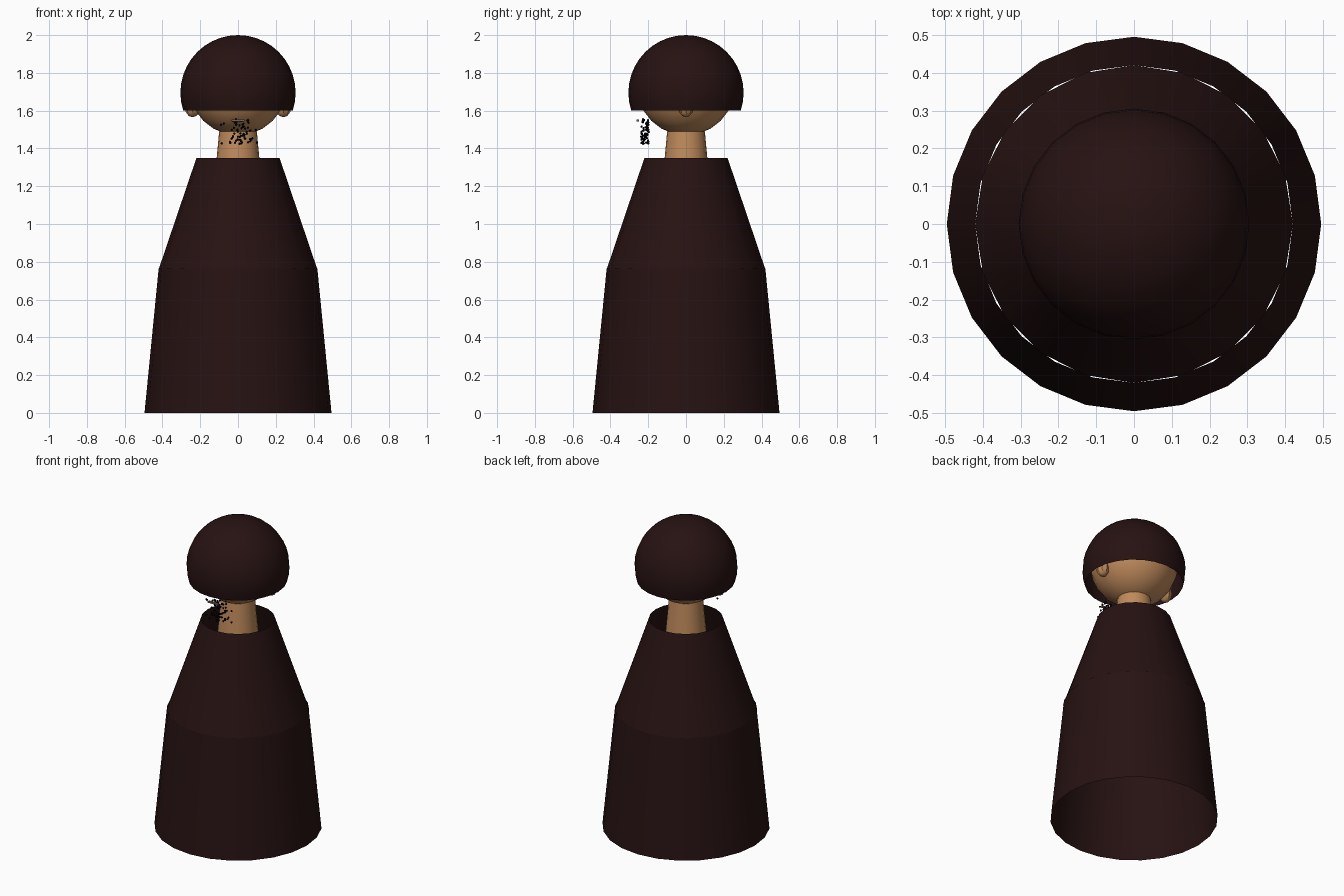
import bpy, bmesh, math, random
from mathutils import Matrix, Vector

if "Cube" in bpy.data.objects:
    bpy.data.objects.remove(bpy.data.objects["Cube"])

random.seed(4)


def material(name, rgb):
    m = bpy.data.materials.new(name)
    m.diffuse_color = (*rgb, 1)
    m.use_nodes = True
    m.node_tree.nodes["Principled BSDF"].inputs["Base Color"].default_value = m.diffuse_color
    return m


DARK = material("dark brown", (0.020, 0.006, 0.006))
SKIN = material("tan skin", (0.52, 0.255, 0.105))
BLACK = material("black", (0.002, 0.002, 0.002))
LIP = material("dull brown", (0.20, 0.12, 0.08))


def finish(name, bm, mat, smooth=True):
    me = bpy.data.meshes.new(name)
    bmesh.ops.recalc_face_normals(bm, faces=bm.faces)
    bm.to_mesh(me)
    bm.free()
    me.materials.append(mat)
    ob = bpy.data.objects.new(name, me)
    bpy.context.collection.objects.link(ob)
    if smooth:
        bpy.ops.object.select_all(action='DESELECT')
        ob.select_set(True)
        bpy.context.view_layer.objects.active = ob
        bpy.ops.object.shade_smooth_by_angle(angle=math.radians(35))
    return ob


def lathe(name, profile, sides, mat):
    """Revolve (radius, z) points around the z axis, leaving the ends open."""
    bm = bmesh.new()
    rings = []
    for r, z in profile:
        if r < 1e-4:
            rings.append([bm.verts.new((0, 0, z))] * sides)
        else:
            rings.append([bm.verts.new((r * math.cos(a), r * math.sin(a), z))
                          for a in (math.tau * i / sides for i in range(sides))])
    for lo, hi in zip(rings, rings[1:]):
        for i in range(sides):
            j = (i + 1) % sides
            quad = list(dict.fromkeys((lo[i], lo[j], hi[j], hi[i])))
            bm.faces.new(quad)
    return finish(name, bm, mat)


# Open robe: skirt and tapering upper part
lathe("robe_skirt", [(0.495, 0), (0.42, 0.765)], 24, DARK)
lathe("robe_top", [(0.42, 0.76), (0.22, 1.35)], 20, DARK)

# Neck
lathe("neck", [(0, 1.25), (0.122, 1.25), (0.10, 1.49), (0, 1.49)], 20, SKIN)

# Head
bm = bmesh.new()
bmesh.ops.create_uvsphere(bm, u_segments=20, v_segments=12, radius=0.26,
                          matrix=Matrix.Translation((0, 0, 1.73)))
finish("head", bm, SKIN)

# Bowl-shaped hair, open underneath
R, CZ = 0.305, 1.695
low = math.asin((1.60 - CZ) / R)
steps = 12
angles = [low + (math.pi / 2 - low) * i / steps for i in range(steps + 1)]
lathe("hair", [(R * math.cos(a), CZ + R * math.sin(a)) for a in angles], 24, DARK)

# Ears
for side, label in ((-1, "left"), (1, "right")):
    bm = bmesh.new()
    bmesh.ops.create_uvsphere(
        bm, u_segments=8, v_segments=6, radius=1,
        matrix=Matrix.Translation((side * 0.24, 0, 1.62)) @ Matrix.Diagonal((0.042, 0.04, 0.055, 1)))
    finish(label + "_ear", bm, SKIN)

# Mouth
bm = bmesh.new()
bmesh.ops.create_cube(bm, size=1, matrix=Matrix.Translation((0, -0.255, 1.548))
                      @ Matrix.Diagonal((0.07, 0.014, 0.010, 1)))
finish("mouth", bm, LIP, False)

# Beard stubble: tiny scattered grains
bm = bmesh.new()
for _ in range(65):
    x = max(-0.09, min(0.10, random.gauss(0.01, 0.042)))
    p = Vector((x, random.uniform(-0.237, -0.197), random.uniform(1.425, 1.555)))
    bmesh.ops.create_icosphere(bm, subdivisions=1, radius=0.007,
                               matrix=Matrix.Translation(p))
finish("beard_stubble", bm, BLACK, False)
